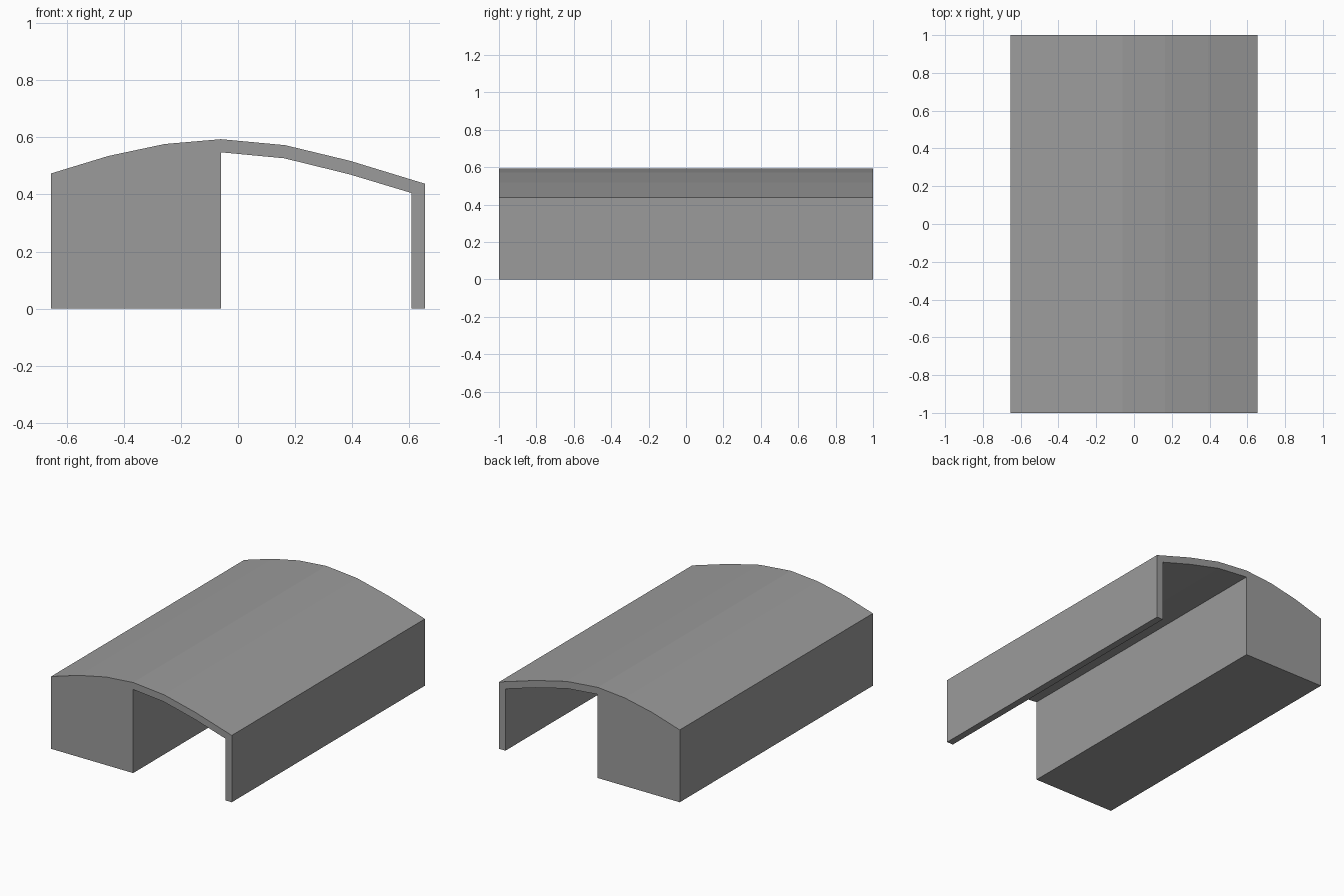
import bpy, bmesh
from mathutils import Vector

cube = bpy.data.objects.get("Cube")
if cube:
    bpy.data.objects.remove(cube, do_unlink=True)

grey = bpy.data.materials.new("plain grey")
grey.use_nodes = True
colour = (0.33, 0.33, 0.33, 1)
grey.diffuse_color = colour
grey.node_tree.nodes["Principled BSDF"].inputs["Base Color"].default_value = colour

HALF_LENGTH = 1.0
HALF_WIDTH = 0.655

# Arched roof line, from the solid block over to the thin wall
roof_top = [(-HALF_WIDTH, 0.474), (-0.455, 0.535), (-0.257, 0.577), (-0.06, 0.594),
            (0.165, 0.573), (0.393, 0.518), (HALF_WIDTH, 0.438)]
# Underside of the open passage, from the thin wall back to the block
ceiling = [(0.609, 0.405), (0.39, 0.471), (0.162, 0.527), (-0.06, 0.548)]


def extrude_profile(name, profile):
    """Sweep an x-z outline along the full depth."""
    bm = bmesh.new()
    front = bm.faces.new([bm.verts.new((x, -HALF_LENGTH, z)) for x, z in profile])
    swept = bmesh.ops.extrude_face_region(bm, geom=[front], use_keep_orig=True)
    verts = [g for g in swept["geom"] if isinstance(g, bmesh.types.BMVert)]
    bmesh.ops.translate(bm, verts=verts, vec=Vector((0, 2 * HALF_LENGTH, 0)))
    bmesh.ops.recalc_face_normals(bm, faces=bm.faces)
    mesh = bpy.data.meshes.new(name)
    bm.to_mesh(mesh)
    bm.free()
    mesh.materials.append(grey)
    obj = bpy.data.objects.new(name, mesh)
    bpy.context.collection.objects.link(obj)
    return obj


# Solid block, roof and thin wall form one continuous section
block_side, wall_side = ceiling[-1][0], ceiling[0][0]
outline = ([(-HALF_WIDTH, 0)] + roof_top + [(HALF_WIDTH, 0), (wall_side, 0)]
           + ceiling + [(block_side, 0)])
extrude_profile("arched_shelter", outline)
